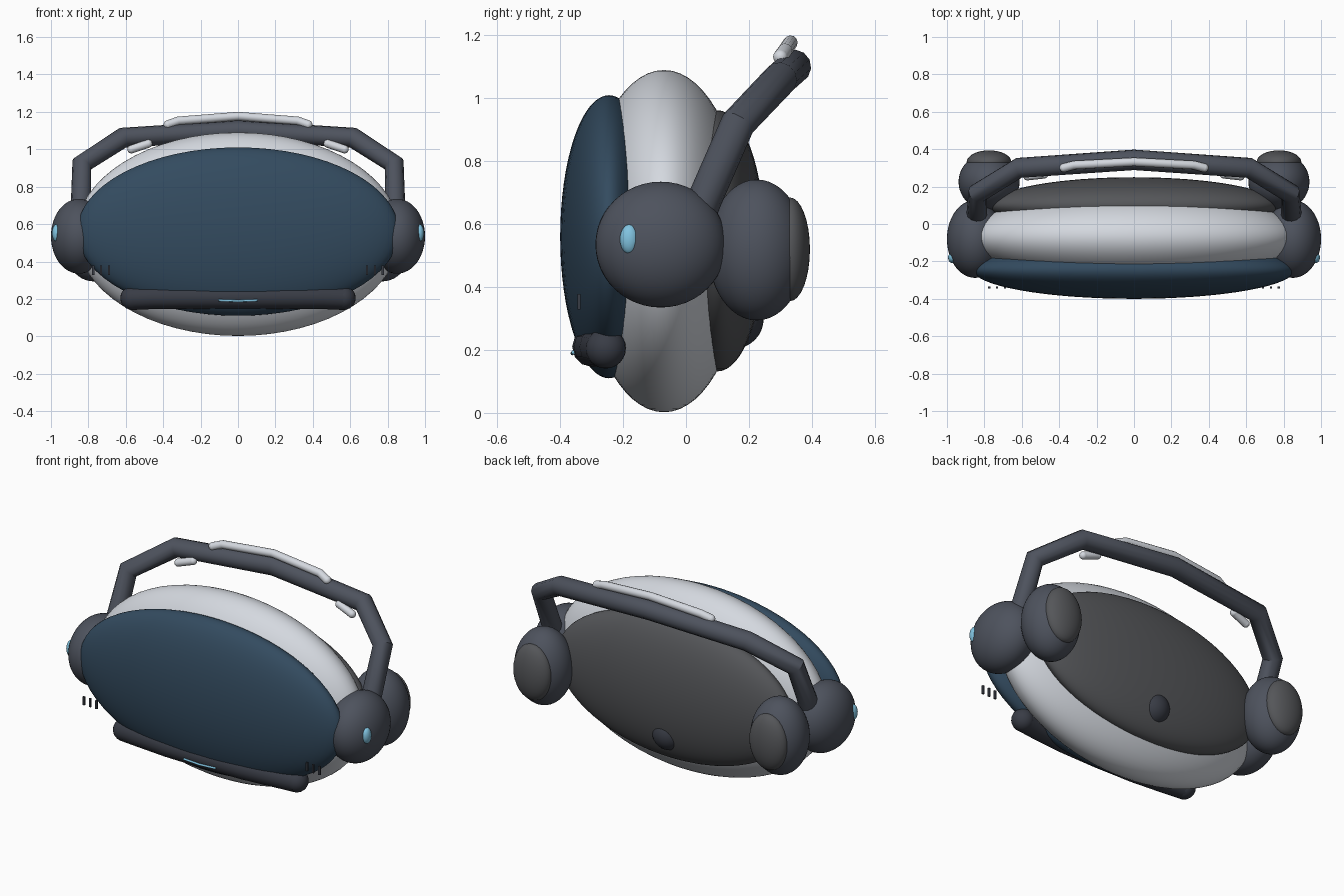
import bpy, math

if "Cube" in bpy.data.objects:
    bpy.data.objects.remove(bpy.data.objects["Cube"])


def mat(name, r, g, b):
    m = bpy.data.materials.new(name)
    m.diffuse_color = (r, g, b, 1)
    m.use_nodes = True
    m.node_tree.nodes["Principled BSDF"].inputs["Base Color"].default_value = m.diffuse_color
    return m


WHITE = mat("white", 0.66, 0.69, 0.74)
DARK = mat("dark_grey", 0.075, 0.085, 0.11)
BACK = mat("back_grey", 0.09, 0.093, 0.1)
BLACK = mat("near_black", 0.04, 0.045, 0.06)
VISOR = mat("blue_visor", 0.033, 0.07, 0.115)
GLOW = mat("cyan", 0.22, 0.55, 0.75)


def finish(o, name, m, angle=180):
    o.name = name
    o.data.materials.clear()
    o.data.materials.append(m)
    bpy.ops.object.shade_smooth_by_angle(angle=math.radians(angle))
    return o


def ball(name, loc, radii, m, seg=48):
    bpy.ops.mesh.primitive_uv_sphere_add(segments=seg, ring_count=seg // 2, location=loc)
    o = bpy.context.object
    o.scale = radii
    bpy.ops.object.transform_apply(location=False, rotation=False, scale=True)
    return finish(o, name, m)


def tube(name, pts, r, m, round_ends=False):
    c = bpy.data.curves.new(name, 'CURVE')
    c.dimensions = '3D'
    c.bevel_depth = r
    c.bevel_resolution = 4
    c.use_fill_caps = True
    s = c.splines.new('POLY')
    s.points.add(len(pts) - 1)
    for p, co in zip(s.points, pts):
        p.co = (*co, 1)
    o = bpy.data.objects.new(name, c)
    bpy.context.collection.objects.link(o)
    bpy.ops.object.select_all(action='DESELECT')
    bpy.context.view_layer.objects.active = o
    o.select_set(True)
    bpy.ops.object.convert(target='MESH')
    finish(bpy.context.object, name, m, 35)
    if round_ends:
        for i, e in enumerate((pts[0], pts[-1])):
            ball(f"{name}_end_{i}", e, (r, r, r), m, 24)


def mirrored(half):
    # path given from the right end to the centre, completed to the left
    return half + [(-x, y, z) for x, y, z in reversed(half[:-1])]


# main body: shell, front visor, back cushion and rear knob
ball("shell", (0, -0.07, 0.546), (0.868, 0.26, 0.544), WHITE, 64)
ball("visor", (0, -0.245, 0.56), (0.86, 0.155, 0.45), VISOR, 64)
ball("back_cushion", (0, 0.1, 0.547), (0.77, 0.15, 0.415), BACK, 64)
ball("rear_knob", (0, 0.155, 0.3), (0.095, 0.092, 0.095), BLACK, 32)

# chin bar with its light strip
tube("chin_bar", mirrored([(0.565, -0.255, 0.205), (0.45, -0.275, 0.21),
                           (0.25, -0.293, 0.21), (0, -0.298, 0.21)]), 0.064, BLACK, True)
tube("chin_light", mirrored([(0.105, -0.358, 0.193), (0, -0.361, 0.189)]), 0.006, GLOW)

# head band and its white pad
tube("head_band", mirrored([(0.842, 0.02, 0.58), (0.84, 0.06, 0.68), (0.835, 0.165, 0.92),
                            (0.615, 0.3, 1.062), (0, 0.343, 1.1)]), 0.055, DARK)
tube("band_pad", mirrored([(0.375, 0.3, 1.132), (0.32, 0.315, 1.152),
                           (0, 0.332, 1.177)]), 0.023, WHITE, True)

# parts repeated on both sides
for side, s in (("right", 1), ("left", -1)):
    ball(f"ear_cup_{side}", (s * 0.85, -0.08, 0.535), (0.15, 0.208, 0.2), DARK)
    ball(f"ear_light_{side}", (s * 0.97, -0.18, 0.552), (0.024, 0.03, 0.047), GLOW, 24)
    ball(f"rear_pod_{side}", (s * 0.775, 0.225, 0.518), (0.163, 0.155, 0.224), DARK)
    ball(f"pod_cap_{side}", (s * 0.775, 0.33, 0.52), (0.12, 0.064, 0.165), BACK, 32)
    tube(f"band_clip_{side}", [(s * 0.48, 0.265, 1.03), (s * 0.57, 0.255, 1.0)],
         0.022, WHITE, True)
    # small vent slots beside the visor
    for i in range(3):
        bpy.ops.mesh.primitive_cube_add(size=1, location=(s * (0.69 + 0.042 * i), -0.34, 0.353))
        v = bpy.context.object
        v.scale = (0.012, 0.01, 0.05)
        bpy.ops.object.transform_apply(location=False, rotation=False, scale=True)
        finish(v, f"vent_{side}_{i}", BLACK, 30)
